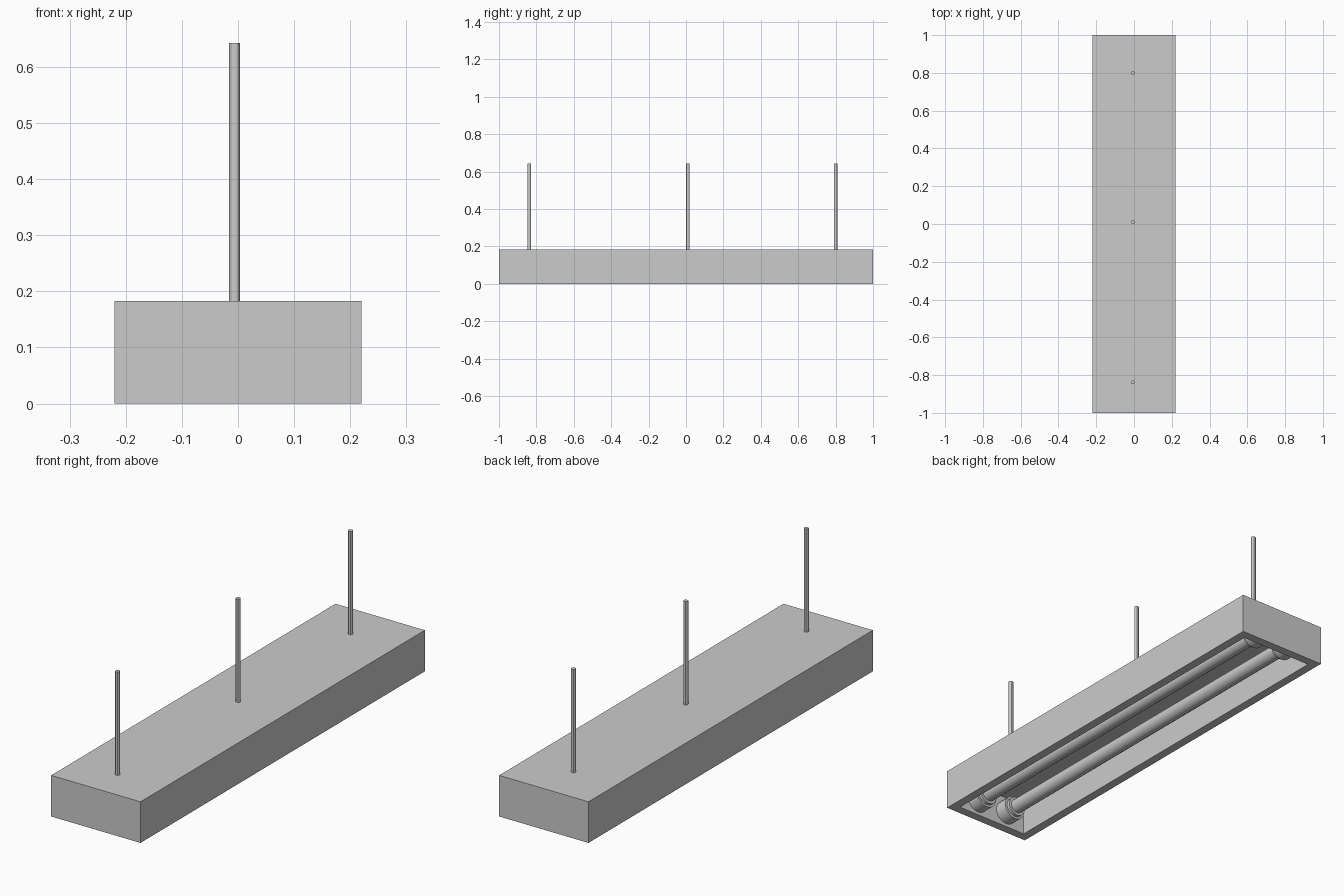
import bpy, bmesh
from math import radians

if "Cube" in bpy.data.objects:
    bpy.data.objects.remove(bpy.data.objects["Cube"])

W, L, H, RIM = 0.44, 2.0, 0.183, 0.04


def cylinder(name, loc, radius, length, sides, along_y=False):
    rot = (radians(90), 0, 0) if along_y else (0, 0, 0)
    bpy.ops.mesh.primitive_cylinder_add(vertices=sides, radius=radius, depth=length,
                                        location=loc, rotation=rot)
    ob = bpy.context.object
    ob.name = name
    bpy.ops.object.shade_smooth_by_angle(angle=radians(30))
    return ob


# Housing: box whose underside is inset for the rim and pushed up into a tray
bpy.ops.mesh.primitive_cube_add(size=1, location=(0, 0, H / 2))
housing = bpy.context.object
housing.name = "housing"
bm = bmesh.new()
bm.from_mesh(housing.data)
bmesh.ops.scale(bm, vec=(W, L, H), verts=bm.verts)
bm.normal_update()
bottom = min(bm.faces, key=lambda f: f.calc_center_median().z)
bmesh.ops.inset_region(bm, faces=[bottom], thickness=RIM, use_even_offset=True)
tray = bmesh.ops.extrude_discrete_faces(bm, faces=[bottom])["faces"][0]
bmesh.ops.translate(bm, vec=(0, 0, H - RIM), verts=tray.verts)
bmesh.ops.recalc_face_normals(bm, faces=bm.faces)
bm.to_mesh(housing.data)
bm.free()

# Hanging rods
for i, y in enumerate((-0.838, 0.01, 0.80)):
    cylinder(f"hanging_rod_{i + 1}", (-0.006, y, (0.17 + 0.643) / 2), 0.01, 0.473, 12)

# Two lamp tubes, each held by a stepped socket at both ends
TUBE_Z = 0.068
for side, x in (("left", -0.08), ("right", 0.08)):
    cylinder(f"{side}_lamp_tube", (x, 0, TUBE_Z), 0.032, 1.84, 16, True)
    for end, s in (("front", -1), ("back", 1)):
        cylinder(f"{side}_{end}_socket", (x, s * 0.932, TUBE_Z), 0.054, 0.064, 20, True)
        cylinder(f"{side}_{end}_collar", (x, s * 0.895, TUBE_Z), 0.044, 0.02, 20, True)
